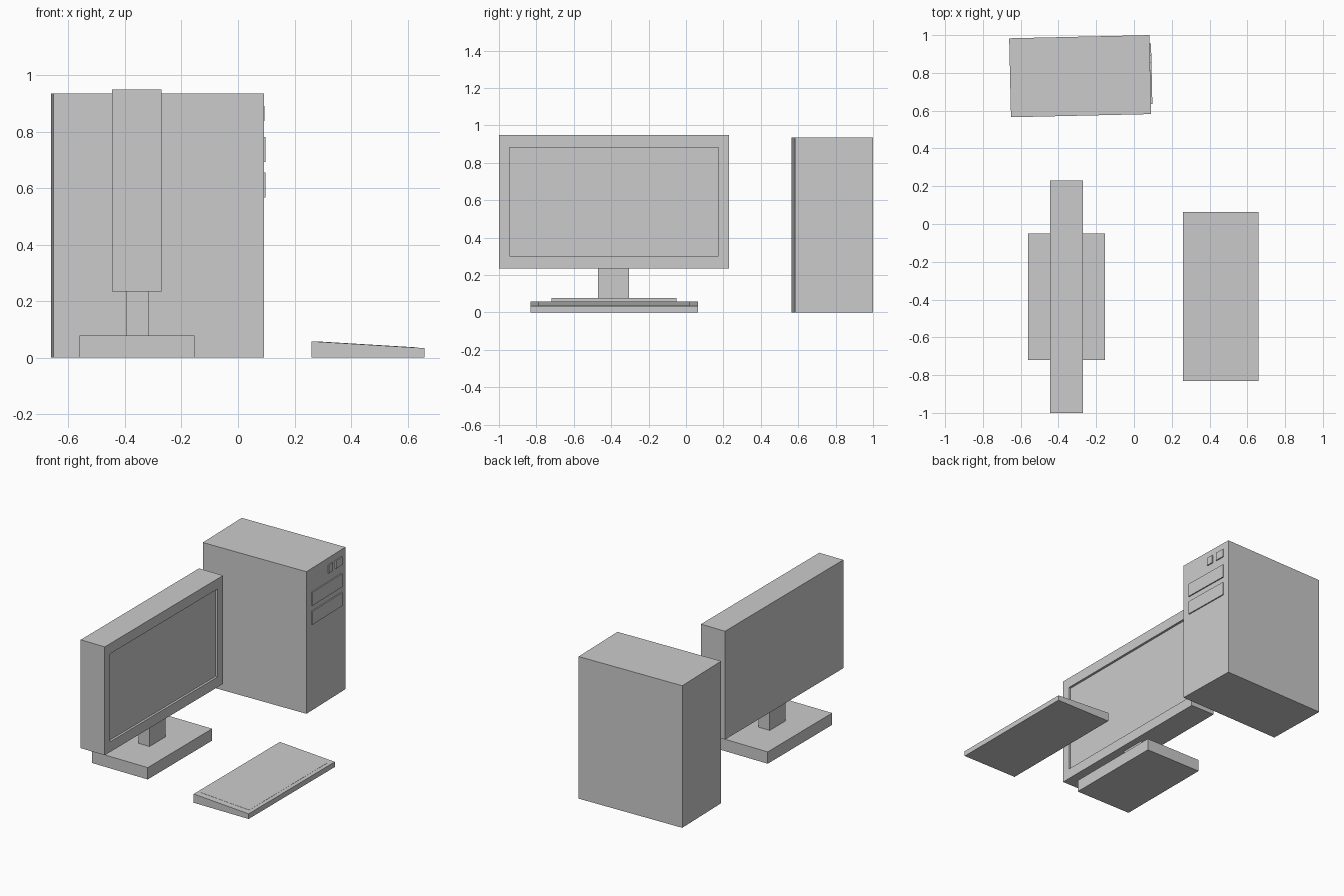
import bpy, bmesh
from math import radians
from mathutils import Matrix, Vector

if "Cube" in bpy.data.objects:
    bpy.data.objects.remove(bpy.data.objects["Cube"])


def finish(name, bm):
    bmesh.ops.recalc_face_normals(bm, faces=bm.faces)
    mesh = bpy.data.meshes.new(name)
    bm.to_mesh(mesh)
    bm.free()
    ob = bpy.data.objects.new(name, mesh)
    bpy.context.collection.objects.link(ob)
    return ob


def box_bm(x, y, z):
    bm = bmesh.new()
    lo, hi = Vector((x[0], y[0], z[0])), Vector((x[1], y[1], z[1]))
    mat = Matrix.Translation((lo + hi) / 2) @ Matrix.Diagonal((*(hi - lo), 1))
    bmesh.ops.create_cube(bm, size=1, matrix=mat)
    return bm


def box(name, x, y, z):
    return finish(name, box_bm(x, y, z))


def prism(name, profile, y0, y1):
    """Extrude an x-z profile along y."""
    bm = bmesh.new()
    face = bm.faces.new([bm.verts.new((x, y0, z)) for x, z in profile])
    ext = bmesh.ops.extrude_face_region(bm, geom=[face])["geom"]
    verts = [v for v in ext if isinstance(v, bmesh.types.BMVert)]
    bmesh.ops.translate(bm, vec=(0, y1 - y0, 0), verts=verts)
    bm.faces.new([v for v in bm.verts if v.co.y == y0]) if not face.is_valid else None
    return finish(name, bm)


# Monitor with the screen recessed into its +x face
bm = box_bm((-0.445, -0.27), (-1.0, 0.23), (0.235, 0.948))
screen = max(bm.faces, key=lambda f: f.calc_center_median().x)
bmesh.ops.inset_region(bm, faces=[screen], thickness=0.078)
mid = screen.calc_center_median()
for v in screen.verts:
    v.co.z = mid.z + (v.co.z - mid.z) * 0.96
wall = bmesh.ops.extrude_discrete_faces(bm, faces=[screen])["faces"][0]
bmesh.ops.translate(bm, vec=(-0.015, 0, 0), verts=wall.verts)
finish("monitor", bm)

# Monitor stand
box("stand_neck", (-0.396, -0.315), (-0.47, -0.305), (0.07, 0.245))
box("stand_base", (-0.56, -0.153), (-0.72, -0.05), (0, 0.078))

# Wedge keyboard with a barely raised key area
prism("keyboard", [(0.26, 0), (0.66, 0), (0.66, 0.034), (0.26, 0.058)], -0.832, 0.064)
prism("key_area", [(0.285, 0.05), (0.635, 0.03), (0.635, 0.0365), (0.285, 0.0575)], -0.79, 0.02)

# Computer tower, turned slightly, with drive bays and buttons on its +x face
tower = [box("tower_case", (-0.3715, 0.3715), (-0.209, 0.209), (0, 0.935))]
for i, z in enumerate([(0.567, 0.655), (0.692, 0.78)]):
    tower.append(box(f"drive_bay_{i + 1}", (0.36, 0.379), (-0.155, 0.165), z))
for i, y in enumerate([(0.02, 0.065), (0.1, 0.165)]):
    tower.append(box(f"button_{i + 1}", (0.36, 0.379), y, (0.837, 0.89)))
for ob in tower:
    ob.location = (-0.285, 0.7825, 0)
    ob.rotation_euler.z = radians(1.3)
